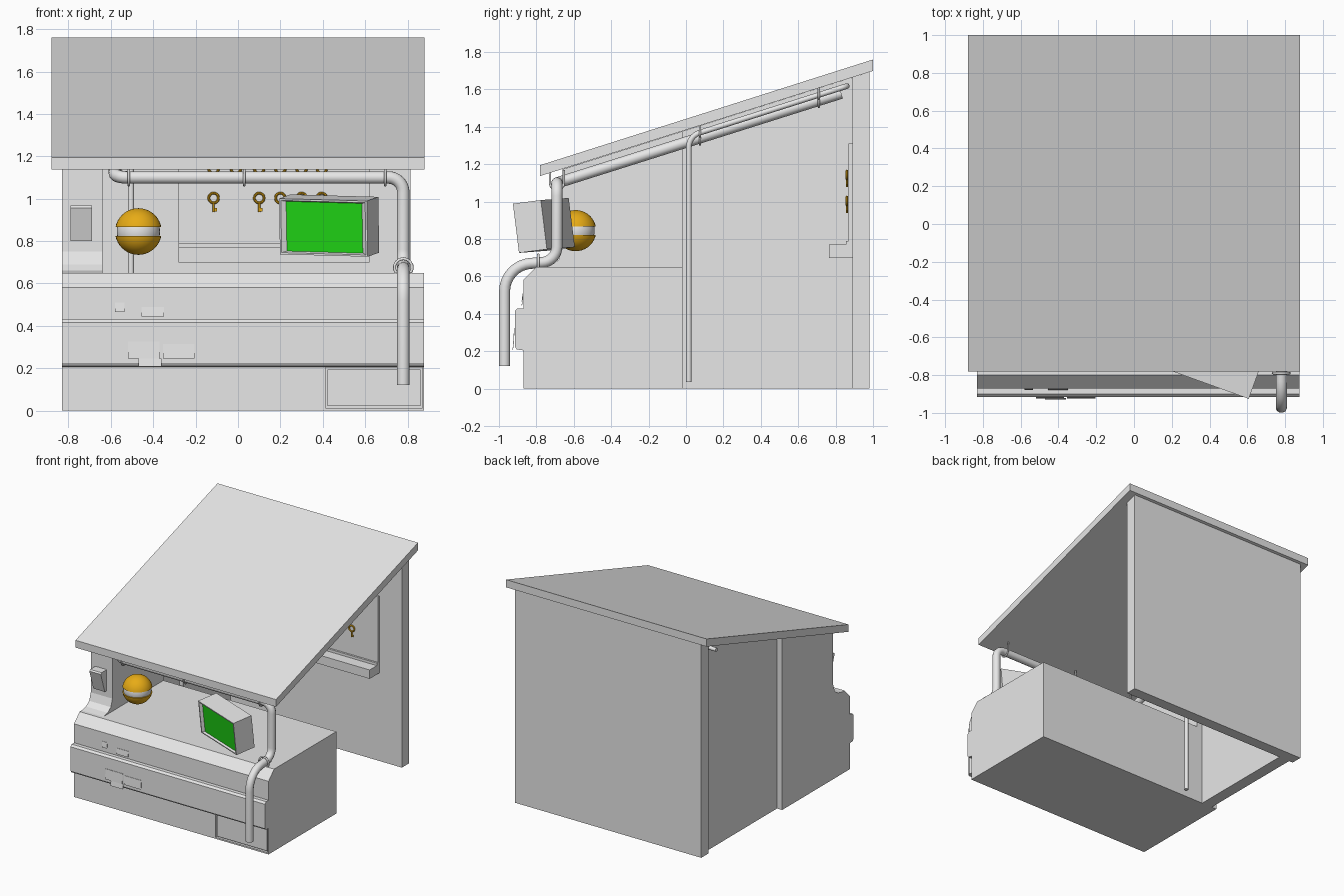
import bpy, bmesh, math
from mathutils import Vector, Matrix

if "Cube" in bpy.data.objects:
    bpy.data.objects.remove(bpy.data.objects["Cube"])

SLOPE = 0.317


def roof_z(y):
    return 1.135 + (y + 0.78) * SLOPE


def mat(name, col):
    m = bpy.data.materials.new(name)
    m.diffuse_color = (*col, 1)
    m.use_nodes = True
    m.node_tree.nodes["Principled BSDF"].inputs["Base Color"].default_value = m.diffuse_color
    return m


GREY = mat("light_grey", (0.8, 0.8, 0.8))
GOLD = mat("golden_yellow", (0.8, 0.41, 0.008))
GREEN = mat("screen_green", (0.015, 0.7, 0.008))


def finish(name, bm, m, smooth=False):
    bmesh.ops.recalc_face_normals(bm, faces=bm.faces)
    me = bpy.data.meshes.new(name)
    bm.to_mesh(me)
    bm.free()
    me.materials.append(m)
    ob = bpy.data.objects.new(name, me)
    bpy.context.collection.objects.link(ob)
    if smooth:
        select(ob)
        bpy.ops.object.shade_smooth_by_angle(angle=math.radians(40))
    return ob


def select(ob):
    bpy.ops.object.select_all(action='DESELECT')
    ob.select_set(True)
    bpy.context.view_layer.objects.active = ob


def prism(name, pts, x0, x1, m=GREY):
    """Side profile (y, z) extruded along x."""
    bm = bmesh.new()
    f = bm.faces.new([bm.verts.new((x0, y, z)) for y, z in pts])
    r = bmesh.ops.extrude_face_region(bm, geom=[f])
    vs = [v for v in r["geom"] if isinstance(v, bmesh.types.BMVert)]
    bmesh.ops.translate(bm, verts=vs, vec=(x1 - x0, 0, 0))
    return finish(name, bm, m)


def box(name, x, y, z, m=GREY):
    return prism(name, [(y[0], z[0]), (y[1], z[0]), (y[1], z[1]), (y[0], z[1])], x[0], x[1], m)


def fillet(pts, radii):
    """Round the inner corners of a polyline; each radius is the cut-back length."""
    pts = [Vector(p) for p in pts]
    out = [pts[0]]
    for i in range(1, len(pts) - 1):
        p, cut = pts[i], radii[i - 1]
        u, v = (pts[i - 1] - p).normalized(), (pts[i + 1] - p).normalized()
        c = p + (u + v) * (cut / (1 + u.dot(v)))
        va, vb = p + u * cut - c, p + v * cut - c
        r = va.length
        for k in range(9):
            out.append(c + va.normalized().slerp(vb.normalized(), k / 8).normalized() * r)
    return out + [pts[-1]]


def tube(name, pts, radius, m=GREY):
    cu = bpy.data.curves.new(name, 'CURVE')
    cu.dimensions = '3D'
    cu.bevel_depth = radius
    cu.bevel_resolution = 4
    cu.use_fill_caps = True
    s = cu.splines.new('POLY')
    s.points.add(len(pts) - 1)
    for q, p in zip(s.points, pts):
        q.co = (*p, 1)
    cu.materials.append(m)
    ob = bpy.data.objects.new(name, cu)
    bpy.context.collection.objects.link(ob)
    select(ob)
    bpy.ops.object.convert(target='MESH')
    bpy.ops.object.shade_smooth_by_angle(angle=math.radians(40))
    return bpy.context.object


def clamp(name, c, side, r, top):
    """U-shaped strap that hangs a pipe from above."""
    c, side = Vector(c), Vector(side)
    up = Vector((0, 0, 1))
    arc = [c - side * r * math.cos(t) - up * r * math.sin(t)
           for t in [math.pi * k / 10 for k in range(11)]]
    tube(name, [arc[0] + up * top] + arc + [arc[-1] + up * top], 0.006)


# roof and walls
prism("roof", [(-0.78, 1.137), (1.0, roof_z(1.0)), (1.0, 1.76), (-0.78, 1.195)], -0.88, 0.88)
prism("back_wall", [(0.89, 0), (0.98, 0), (0.98, roof_z(0.98)), (0.89, roof_z(0.89))], -0.82, 0.815)
prism("rear_left_wall", [(-0.03, 0), (0.9, 0), (0.9, roof_z(0.9)), (-0.03, roof_z(-0.03))], -0.785, -0.69)
prism("front_left_wall", [(-0.80, 0.645), (-0.72, 0.66), (-0.68, 0.69), (-0.66, 0.75), (-0.66, roof_z(-0.66)),
                          (-0.02, roof_z(-0.02)), (-0.02, 0.645)], -0.83, -0.64)

# counter with protruding front band
counter = prism("counter", [(-0.87, 0), (-0.87, 0.205), (-0.905, 0.21), (-0.915, 0.225), (-0.915, 0.415),
                            (-0.90, 0.43), (-0.87, 0.43), (-0.87, 0.58), (-0.80, 0.65), (-0.02, 0.65),
                            (-0.02, 0)], -0.83, 0.877)
cutter = box("panel_cutter", (0.413, 0.87), (-0.9, -0.85), (0.012, 0.204))
cutter.hide_render = True
mod = counter.modifiers.new("panel_recess", 'BOOLEAN')
mod.object = cutter
mod.operation = 'DIFFERENCE'
mod.solver = 'EXACT'
select(counter)
bpy.ops.object.modifier_apply(modifier=mod.name)
bpy.data.objects.remove(cutter)
box("counter_panel", (0.423, 0.86), (-0.866, -0.845), (0.022, 0.195))

# paper slips on the counter front, slightly lifted
for i, (x0, x1, z0, z1, y) in enumerate([(-0.58, -0.535, 0.465, 0.51, -0.87), (-0.455, -0.35, 0.445, 0.49, -0.87),
                                         (-0.52, -0.37, 0.245, 0.325, -0.915), (-0.355, -0.205, 0.245, 0.315, -0.915),
                                         (-0.47, -0.36, 0.207, 0.245, -0.919)]):
    prism(f"paper_slip_{i}", [(y - 0.009, z0), (y - 0.006, z0), (y - 0.001, z1), (y - 0.004, z1)], x0, x1)

# wedge-shaped wall box on the left wall
prism("wall_box", [(-0.65, 0.80), (-0.685, 0.80), (-0.735, 0.957), (-0.725, 0.967), (-0.65, 0.967)], -0.79, -0.69)

# board, tray and keys on the back wall
box("key_board", (-0.28, 0.62), (0.87, 0.895), (0.77, 1.31))
prism("key_tray", [(0.765, 0.70), (0.895, 0.70), (0.895, 0.79), (0.855, 0.79), (0.855, 0.77), (0.765, 0.77)],
      -0.28, 0.62)


def key(name, x, z):
    bpy.ops.mesh.primitive_torus_add(major_radius=0.023, minor_radius=0.006, major_segments=20, minor_segments=8,
                                     location=(x, 0.86, z), rotation=(math.pi / 2, 0, 0))
    ring = bpy.context.object
    ring.name = name
    ring.data.materials.append(GOLD)
    bpy.ops.object.shade_smooth_by_angle(angle=math.radians(40))
    tube(name + "_shaft", [(x, 0.86, z - 0.02), (x, 0.86, z - 0.065)], 0.005, GOLD)
    box(name + "_bit", (x, x + 0.016), (0.857, 0.863), (z - 0.063, z - 0.048), GOLD)


for i, x in enumerate((-0.115, -0.01, 0.1, 0.2, 0.3, 0.395)):
    key(f"upper_key_{i}", x, 1.142)
    if i != 1:
        key(f"lower_key_{i}", x, 1.003)

# large pipe: down the roof slope, across the front, down and over the counter
big = [(-0.58, 0.83, 1.58), (-0.58, -0.69, 1.10), (0.78, -0.69, 1.10), (0.78, -0.69, 0.68),
       (0.78, -0.97, 0.66), (0.78, -0.97, 0.12)]
tube("large_pipe", fillet(big, [0.06, 0.07, 0.08, 0.14]), 0.03)
for i, x in enumerate((-0.515, 0.03, 0.695)):
    clamp(f"pipe_clamp_{i}", (x, -0.69, 1.10), (0, 1, 0), 0.037, 0.07)
# ring holding the pipe to the counter
tube("counter_clamp", [(0.78 + 0.042 * math.cos(t), -0.79, 0.675 + 0.042 * math.sin(t))
                       for t in [math.radians(-35 + 25 * k) for k in range(11)]], 0.007)

# thin pipe: up behind the counter, along the roof, out through the left wall
thin = [(-0.505, 0.015, 0.035), (-0.505, 0.015, 1.35), (-0.505, 0.86, 1.618), (-0.87, 0.86, 1.618)]
tube("thin_pipe", fillet(thin, [0.06, 0.04]), 0.015)
for i, y in enumerate((0.075, 0.71)):
    clamp(f"thin_clamp_{i}", (-0.505, y, 1.35 + (y - 0.015) * SLOPE), (1, 0, 0), 0.02, 0.05)
    clamp(f"slope_clamp_{i}", (-0.58, y, 1.10 + (y + 0.69) * SLOPE), (1, 0, 0), 0.037, 0.06)


# striped ball: two golden caps around a light band
def ball_part(name, r, m, lo, hi):
    bm = bmesh.new()
    bmesh.ops.create_uvsphere(bm, u_segments=32, v_segments=20, radius=r)
    for z, n in ((lo, -1), (hi, 1)):
        if abs(z) < r:
            bmesh.ops.bisect_plane(bm, geom=bm.verts[:] + bm.edges[:] + bm.faces[:], plane_co=(0, 0, z),
                                   plane_no=(0, 0, n), clear_outer=True)
            bmesh.ops.holes_fill(bm, edges=[e for e in bm.edges if e.is_boundary], sides=0)
    bmesh.ops.translate(bm, verts=bm.verts, vec=(-0.47, -0.59, 0.845))
    finish(name, bm, m, True)


ball_part("ball_top", 0.11, GOLD, 0.022, 1)
ball_part("ball_bottom", 0.11, GOLD, -1, -0.022)
ball_part("ball_band", 0.102, GREY, -0.03, 0.03)

# tilted monitor with recessed green screen
bm = bmesh.new()
bmesh.ops.create_cube(bm, size=1, matrix=Matrix.Diagonal((0.44, 0.16, 0.265, 1)))
front = min(bm.faces, key=lambda f: f.calc_center_median().y)
bmesh.ops.inset_region(bm, faces=[front], thickness=0.012)
bmesh.ops.inset_region(bm, faces=[front], thickness=0.008, depth=-0.015)
for v in front.verts:
    v.co.x *= 0.925
front.material_index = 1
monitor = finish("monitor", bm, GREY)
monitor.data.materials.append(GREEN)
monitor.matrix_world = (Matrix.Translation((0.43, -0.76, 0.873)) @ Matrix.Rotation(math.radians(-20), 4, 'Z')
                        @ Matrix.Rotation(math.radians(7), 4, 'X') @ Matrix.Rotation(math.radians(1.5), 4, 'Y'))
